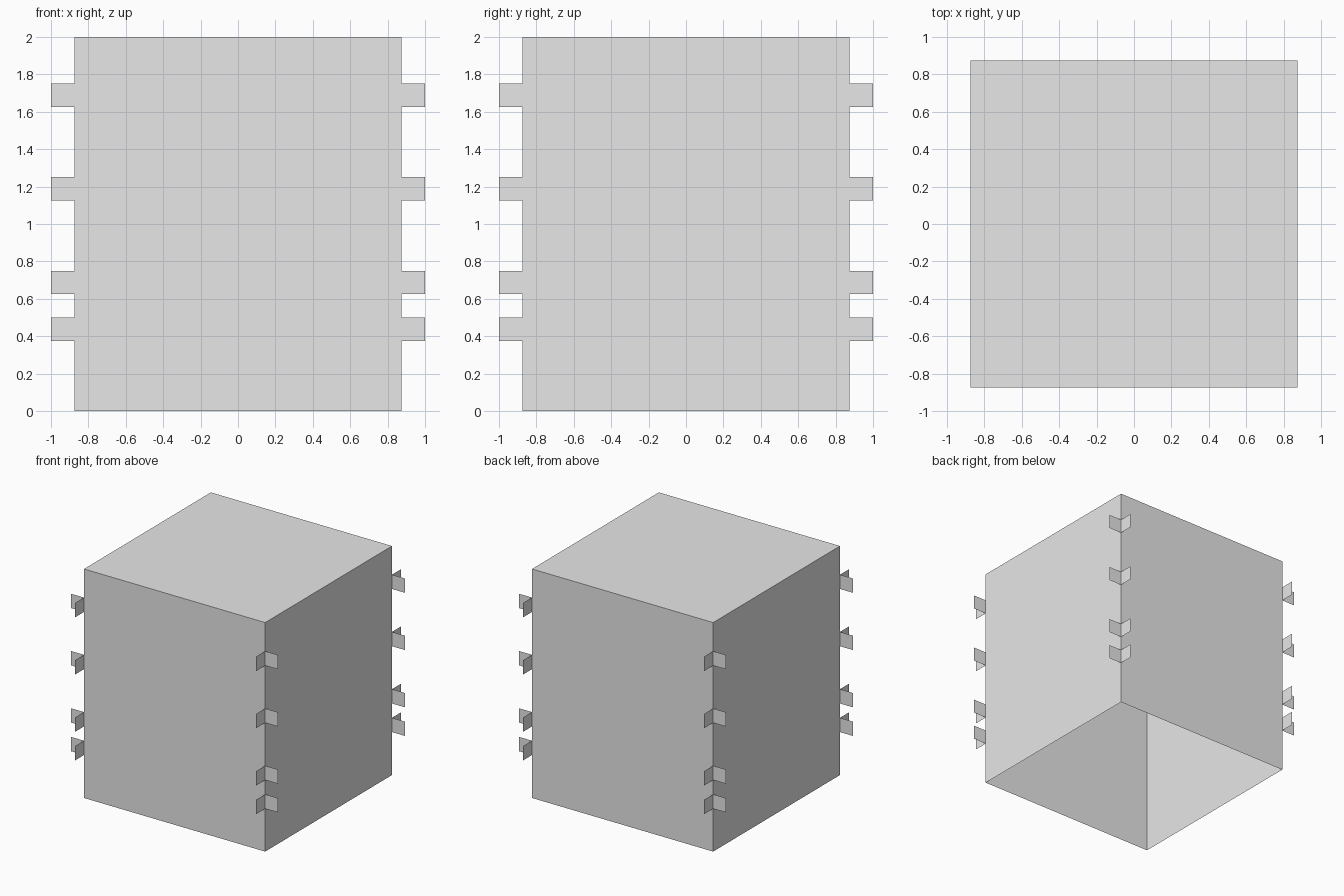
import bpy
import bmesh
from mathutils import Matrix, Vector

cube = bpy.data.objects.get("Cube")
if cube:
    bpy.data.objects.remove(cube, do_unlink=True)

HALF = 0.875     # half width of the box
HEIGHT = 2.0
TAB = 0.125      # tab height and reach
TAB_LEVELS = (0.375, 0.625, 1.125, 1.625)

# Single flat grey
grey = bpy.data.materials.new("light_grey")
grey.use_nodes = True
colour = (0.8, 0.8, 0.8, 1.0)
grey.diffuse_color = colour
grey.node_tree.nodes["Principled BSDF"].inputs["Base Color"].default_value = colour


def add_object(name, bm):
    mesh = bpy.data.meshes.new(name)
    bm.to_mesh(mesh)
    bm.free()
    mesh.materials.append(grey)
    obj = bpy.data.objects.new(name, mesh)
    bpy.context.collection.objects.link(obj)
    return obj


# Box shell, open underneath
bm = bmesh.new()
bmesh.ops.create_cube(bm, size=1.0)
bmesh.ops.scale(bm, vec=(2 * HALF, 2 * HALF, HEIGHT), verts=bm.verts)
bmesh.ops.translate(bm, vec=(0, 0, HEIGHT / 2), verts=bm.verts)
bm.normal_update()
floor = [f for f in bm.faces if f.normal.z < -0.5]
bmesh.ops.delete(bm, geom=floor, context='FACES')
add_object("box_shell", bm)


def add_tab(bm, corner, direction, z):
    """Paper-thin square tab reaching outward from a vertical corner."""
    base = Vector((corner.x, corner.y, z))
    out, up = direction * TAB, Vector((0, 0, TAB))
    points = (base, base + out, base + out + up, base + up)
    bm.faces.new([bm.verts.new(p) for p in points])


# Pairs of tabs continuing both walls past each corner
corners = {"front_left": (1, -1), "back_left": (1, 1),
           "back_right": (-1, 1), "front_right": (-1, -1)}
for name, (sx, sy) in corners.items():
    bm = bmesh.new()
    corner = Vector((sx * HALF, sy * HALF, 0))
    for z in TAB_LEVELS:
        add_tab(bm, corner, Vector((sx, 0, 0)), z)
        add_tab(bm, corner, Vector((0, sy, 0)), z)
    # Face every tab the same way as the wall it continues
    bm.normal_update()
    inward = [f for f in bm.faces if f.normal.dot(corner) < 0]
    bmesh.ops.reverse_faces(bm, faces=inward)
    add_object(name + "_corner_tabs", bm)
